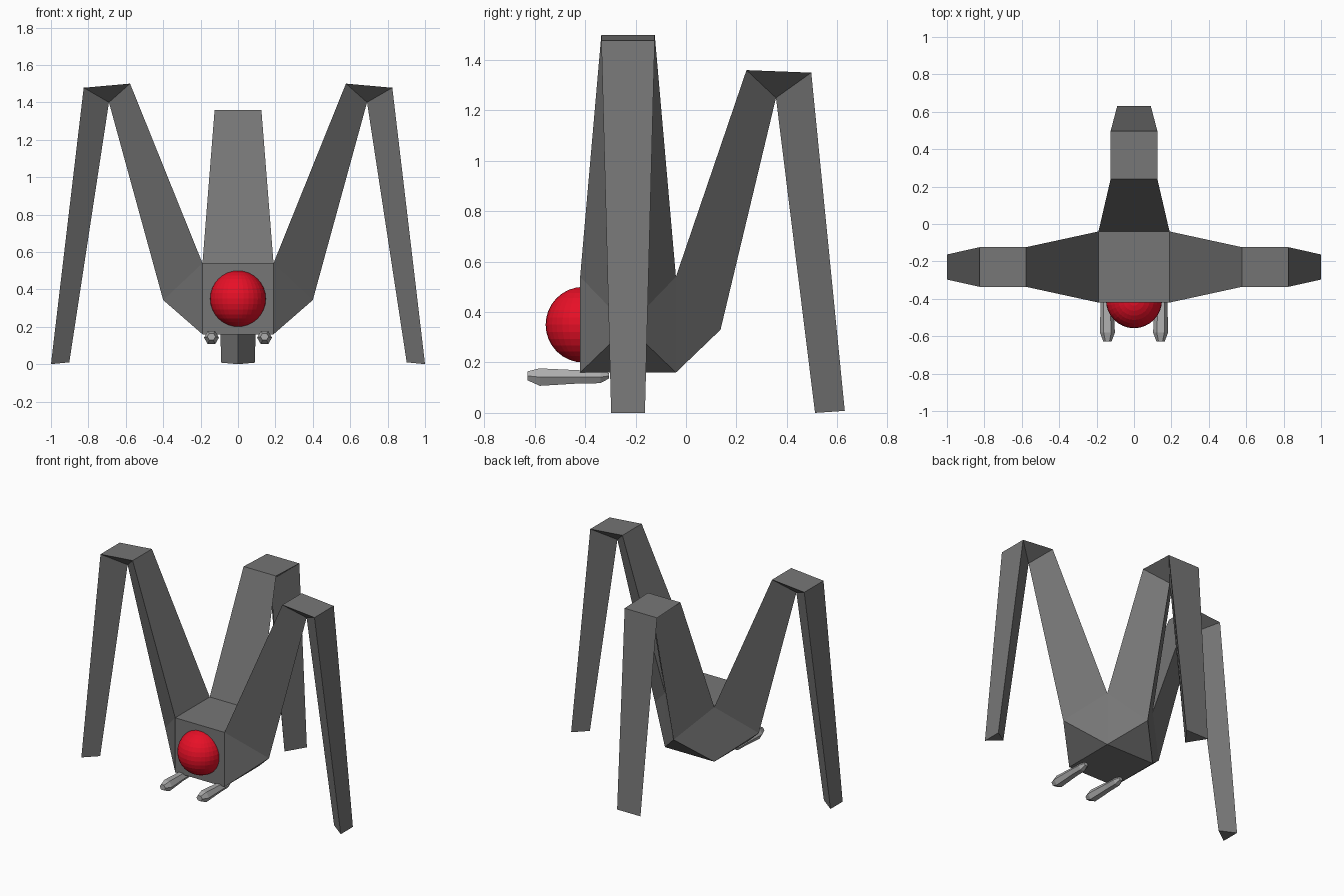
import bpy, bmesh, math
from mathutils import Matrix

if "Cube" in bpy.data.objects:
    bpy.data.objects.remove(bpy.data.objects["Cube"])


def material(name, rgb):
    m = bpy.data.materials.new(name)
    m.diffuse_color = (*rgb, 1)
    m.use_nodes = True
    m.node_tree.nodes["Principled BSDF"].inputs["Base Color"].default_value = m.diffuse_color
    return m


GREY = material("dark grey", (0.18, 0.18, 0.18))
RED = material("red", (0.80, 0.005, 0.02))
LIGHT = material("light grey", (0.42, 0.42, 0.42))


def finish(bm, name, mat):
    bmesh.ops.recalc_face_normals(bm, faces=bm.faces)
    me = bpy.data.meshes.new(name)
    bm.to_mesh(me)
    bm.free()
    me.materials.append(mat)
    ob = bpy.data.objects.new(name, me)
    bpy.context.collection.objects.link(ob)
    return ob


# Boxy body
HALF, CY, CZ = 0.19, -0.23, 0.35
bm = bmesh.new()
bmesh.ops.create_cube(bm, size=2 * HALF, matrix=Matrix.Translation((0, CY, CZ)))
finish(bm, "body", GREY)


# Triangular-section leg: paired outer edge points and a single inner ridge.
# Profile points are (distance outward, half width, height).
def leg(name, place, outer, ridge):
    bm = bmesh.new()
    pairs = [[bm.verts.new(place(d, s * w, z)) for s in (-1, 1)] for d, w, z in outer]
    r = [bm.verts.new(place(d, 0, z)) for d, z in ridge]
    low, top, knee_in, knee_out, foot = pairs
    for a, b in zip(pairs, pairs[1:]):
        bm.faces.new((a[0], a[1], b[1], b[0]))
    bm.faces.new((low[0], low[1], r[0]))                      # hip underside
    for i in (0, 1):
        bm.faces.new((low[i], top[i], r[0]))                  # hip side
        bm.faces.new((top[i], knee_in[i], r[1], r[0]))        # thigh side
        bm.faces.new((knee_in[i], knee_out[i], r[1]))         # knee side
        bm.faces.new((knee_out[i], foot[i], r[2], r[1]))      # shin side
    bm.faces.new((foot[0], foot[1], r[2]))                    # foot sole
    finish(bm, name, GREY)


side_outer = [(0.19, 0.19, 0.16), (0.19, 0.19, 0.54), (0.577, 0.106, 1.50),
              (0.825, 0.106, 1.478), (1.0, 0.067, 0.0)]
side_ridge = [(0.40, 0.343), (0.69, 1.40), (0.902, 0.01)]
for sgn, label in ((1, "right"), (-1, "left")):
    leg(label + "_leg", lambda d, w, z, s=sgn: (s * d, CY + w, z), side_outer, side_ridge)

back_outer = [(-0.04, 0.19, 0.16), (-0.04, 0.19, 0.54), (0.24, 0.125, 1.36),
              (0.497, 0.125, 1.35), (0.63, 0.09, 0.008)]
back_ridge = [(0.137, 0.33), (0.357, 1.25), (0.512, 0.0)]
leg("back_leg", lambda d, w, z: (w, d, z), back_outer, back_ridge)

# Round eye
bm = bmesh.new()
bmesh.ops.create_uvsphere(bm, u_segments=32, v_segments=16, radius=0.15,
                          matrix=Matrix.Translation((0, -0.407, CZ)))
finish(bm, "eye", RED)

# Fangs: six-sided lofts of (y, x centre, z centre, x radius, z radius)
RINGS = [(-0.305, 0.145, 0.147, 0.016, 0.012), (-0.34, 0.145, 0.142, 0.032, 0.028),
         (-0.42, 0.145, 0.143, 0.034, 0.030), (-0.58, 0.142, 0.142, 0.040, 0.040),
         (-0.628, 0.142, 0.147, 0.022, 0.021)]
for sgn, label in ((1, "right"), (-1, "left")):
    bm = bmesh.new()
    loops = [[bm.verts.new((sgn * (cx + rx * math.cos(math.tau * k / 6)), y,
                            cz + rz * math.sin(math.tau * k / 6))) for k in range(6)]
             for y, cx, cz, rx, rz in RINGS]
    for a, b in zip(loops, loops[1:]):
        for k in range(6):
            j = (k + 1) % 6
            bm.faces.new((a[k], a[j], b[j], b[k]))
    bm.faces.new(loops[0])
    bm.faces.new(loops[-1])
    finish(bm, label + "_fang", LIGHT)
